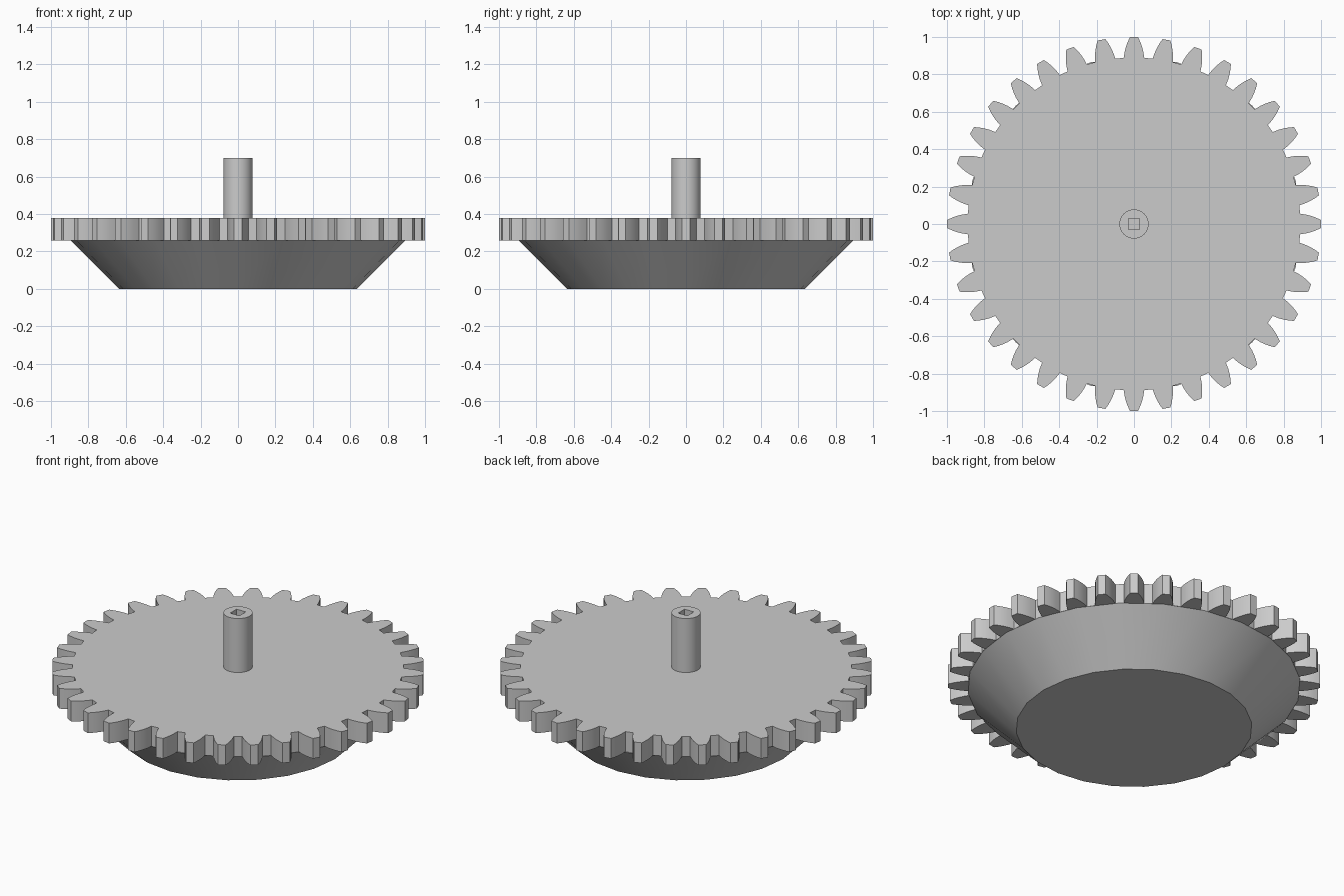
import bpy, bmesh, math

if "Cube" in bpy.data.objects:
    bpy.data.objects.remove(bpy.data.objects["Cube"])

TEETH = 36
GEAR_Z0, GEAR_Z1, SHAFT_TOP = 0.26, 0.38, 0.70

grey = bpy.data.materials.new("plain grey")
grey.diffuse_color = (0.6, 0.6, 0.6, 1)
grey.use_nodes = True
grey.node_tree.nodes["Principled BSDF"].inputs["Base Color"].default_value = grey.diffuse_color


def ring(bm, points, z):
    """Closed loop of edges; returns its vertices and edges."""
    vs = [bm.verts.new((x, y, z)) for x, y in points]
    es = [bm.edges.new((v, vs[(i + 1) % len(vs)])) for i, v in enumerate(vs)]
    return vs, es


def walls(bm, low, high):
    n = len(low)
    for i in range(n):
        j = (i + 1) % n
        bm.faces.new((low[i], low[j], high[j], high[i]))


def circle(radius, sides):
    return [(radius * math.cos(math.tau * i / sides),
             radius * math.sin(math.tau * i / sides)) for i in range(sides)]


def finish(name, bm):
    bmesh.ops.recalc_face_normals(bm, faces=bm.faces[:])
    mesh = bpy.data.meshes.new(name)
    bm.to_mesh(mesh)
    bm.free()
    mesh.materials.append(grey)
    obj = bpy.data.objects.new(name, mesh)
    bpy.context.collection.objects.link(obj)
    bpy.ops.object.select_all(action='DESELECT')
    obj.select_set(True)
    bpy.context.view_layer.objects.active = obj
    bpy.ops.object.shade_smooth_by_angle(angle=math.radians(30))
    return obj


def prism(name, low_pts, high_pts, z0, z1):
    bm = bmesh.new()
    low, _ = ring(bm, low_pts, z0)
    high, _ = ring(bm, high_pts, z1)
    walls(bm, low, high)
    bm.faces.new(low[::-1])
    bm.faces.new(high)
    return finish(name, bm)


# Toothed wheel: half of one tooth (distance out, half width), mirrored and repeated
half = [(0.888, 0.055), (0.925, 0.049), (0.95, 0.042), (0.975, 0.033), (1.0, 0.021)]
tooth = [(r, -w) for r, w in half] + [(r, w) for r, w in reversed(half)]
outline = []
for i in range(TEETH):
    a = math.tau * i / TEETH
    c, s = math.cos(a), math.sin(a)
    outline += [(r * c - w * s, r * s + w * c) for r, w in tooth]
prism("gear_wheel", outline, outline, GEAR_Z0, GEAR_Z1)

# Tapered base below the wheel
prism("tapered_base", circle(0.635, 24), circle(0.895, 24), 0.0, GEAR_Z0)

# Shaft with a square socket sunk into its top
bm = bmesh.new()
pts = circle(0.078, 32)
square = [(-0.03, -0.03), (0.03, -0.03), (0.03, 0.03), (-0.03, 0.03)]
low, _ = ring(bm, pts, GEAR_Z1)
high, rim = ring(bm, pts, SHAFT_TOP)
floor, _ = ring(bm, square, GEAR_Z1 + 0.02)
mouth, lip = ring(bm, square, SHAFT_TOP)
walls(bm, low, high)
walls(bm, floor, mouth)
bm.faces.new(low[::-1])
bm.faces.new(floor)
bmesh.ops.triangle_fill(bm, edges=rim + lip, use_beauty=True, normal=(0, 0, 1))
finish("shaft", bm)
